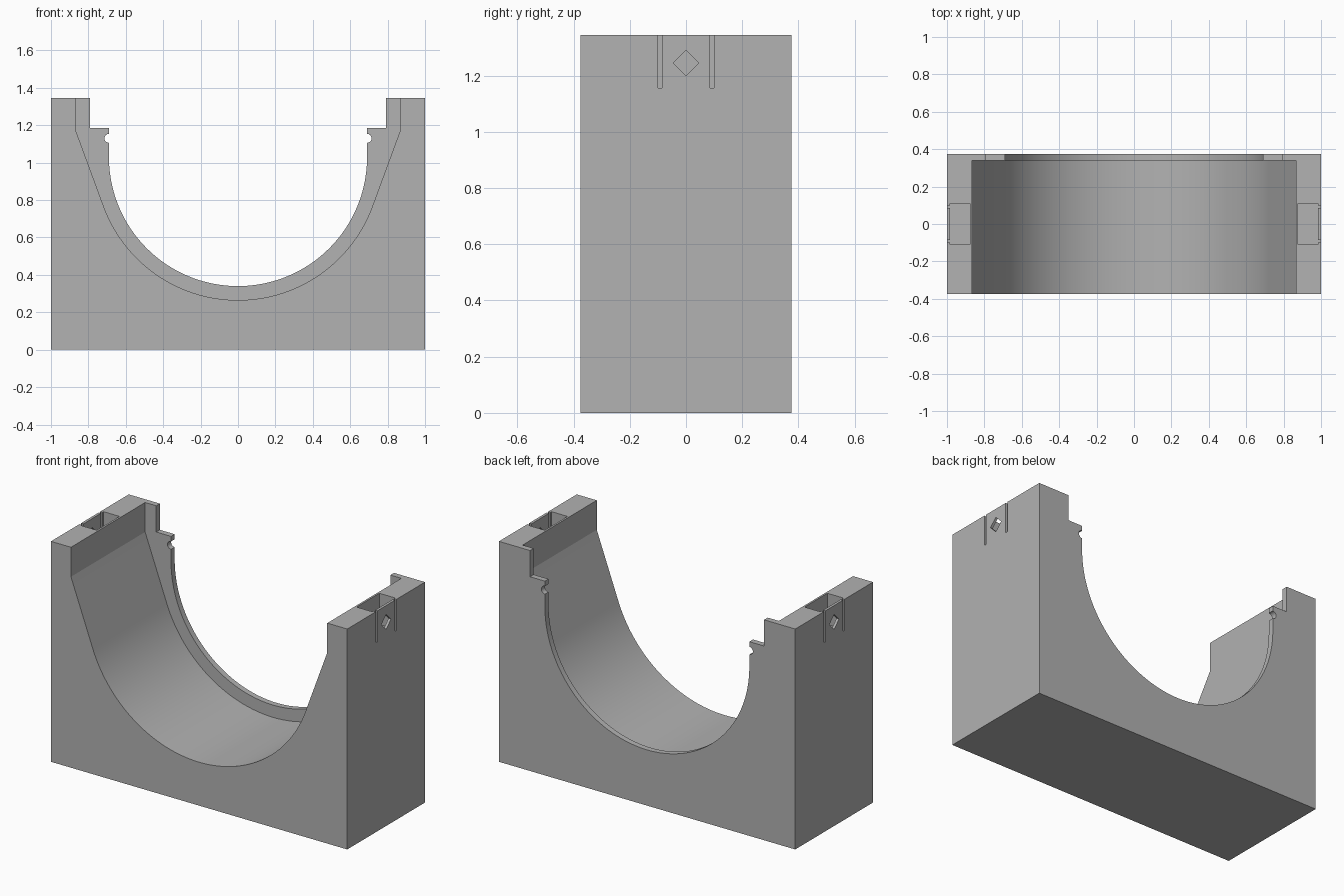
import bpy
import bmesh
from math import sin, cos, acos, atan2, hypot, pi, radians
from mathutils import Vector

if "Cube" in bpy.data.objects:
    bpy.data.objects.remove(bpy.data.objects["Cube"], do_unlink=True)

HALF_W, HALF_D, HEIGHT = 1.0, 0.375, 1.345
LIP_Y = 0.34           # front face of the thin rear lip
CENTRE_Z = 1.03        # axis of the cradle
TOP = HEIGHT + 0.1     # cutters overshoot the top

grey = bpy.data.materials.new("light grey")
grey.use_nodes = True
grey.diffuse_color = (0.445, 0.445, 0.445, 1)
grey.node_tree.nodes["Principled BSDF"].inputs["Base Color"].default_value = grey.diffuse_color


def prism(name, points, sweep):
    """Solid made by sweeping a flat polygon along a vector."""
    bm = bmesh.new()
    face = bm.faces.new([bm.verts.new(p) for p in points])
    swept = bmesh.ops.extrude_face_region(bm, geom=[face], use_keep_orig=True)
    verts = [g for g in swept["geom"] if isinstance(g, bmesh.types.BMVert)]
    bmesh.ops.translate(bm, verts=verts, vec=Vector(sweep))
    bmesh.ops.recalc_face_normals(bm, faces=bm.faces)
    mesh = bpy.data.meshes.new(name)
    bm.to_mesh(mesh)
    bm.free()
    mesh.materials.append(grey)
    obj = bpy.data.objects.new(name, mesh)
    bpy.context.collection.objects.link(obj)
    return obj


def box(name, x, y, z):
    corners = [(x[0], y[0], z[0]), (x[1], y[0], z[0]), (x[1], y[1], z[0]), (x[0], y[1], z[0])]
    return prism(name, corners, (0, 0, z[1] - z[0]))


def cut(target, cutter):
    """Subtract the cutter, bake the result and discard the cutter."""
    cutter.hide_render = True
    bpy.context.view_layer.objects.active = target
    mod = target.modifiers.new("cut", "BOOLEAN")
    mod.operation, mod.solver, mod.object = "DIFFERENCE", "EXACT", cutter
    bpy.ops.object.modifier_apply(modifier=mod.name)
    bpy.data.objects.remove(cutter, do_unlink=True)


def arc(cx, cz, r, start, end, n):
    return [(cx + r * cos(start + (end - start) * i / n),
             cz + r * sin(start + (end - start) * i / n)) for i in range(n + 1)]


def opening(name, half, y0, y1):
    """Mirror a right-hand profile (top to bottom centre) and sweep it along y."""
    full = half + [(-x, z) for x, z in reversed(half[:-1])]
    return prism(name, [(x, y0, z) for x, z in full], (0, y1 - y0, 0))


cradle = box("cradle_block", (-HALF_W, HALF_W), (-HALF_D, HALF_D), (0, HEIGHT))

# Main trough: vertical walls, tangent slopes, round bottom
radius, wall_x, wall_z = 0.765, 0.865, 1.165
dz = wall_z - CENTRE_Z
tangent = atan2(dz, wall_x) - acos(radius / hypot(wall_x, dz))
trough = [(wall_x, TOP), (wall_x, wall_z)] + arc(0, CENTRE_Z, radius, tangent, -pi / 2, 40)
cut(cradle, opening("trough_cutter", trough, -HALF_D - 0.1, LIP_Y))

# Rear lip opening: stepped shoulders, small round notches, semicircle
lip_r, step_x, step_z = 0.69, 0.79, 1.185
lip = [(step_x, TOP), (step_x, step_z), (lip_r, step_z)]
lip += arc(lip_r, 1.13, 0.024, pi / 2, -pi / 2, 12)
lip += arc(0, CENTRE_Z, lip_r, 0, -pi / 2, 48)
cut(cradle, opening("lip_cutter", lip, LIP_Y - 0.04, HALF_D + 0.1))

# Clip pockets in both end walls, with flex slots and a diamond hole
for s in (-1, 1):
    cut(cradle, box("pocket_cutter", (s * 0.877, s * 0.984), (-0.11, 0.11), (1.155, TOP)))
    for y in (-0.092, 0.092):
        cut(cradle, box("slot_cutter", (s * 0.95, s * 1.1), (y - 0.007, y + 0.007), (1.155, TOP)))
    d, z = 0.046, 1.245
    diamond = [(s * 0.95, -d, z), (s * 0.95, 0, z - d), (s * 0.95, d, z), (s * 0.95, 0, z + d)]
    cut(cradle, prism("diamond_cutter", diamond, (s * 0.15, 0, 0)))

bpy.ops.object.select_all(action="DESELECT")
cradle.select_set(True)
bpy.context.view_layer.objects.active = cradle
bpy.ops.object.shade_smooth_by_angle(angle=radians(20))
